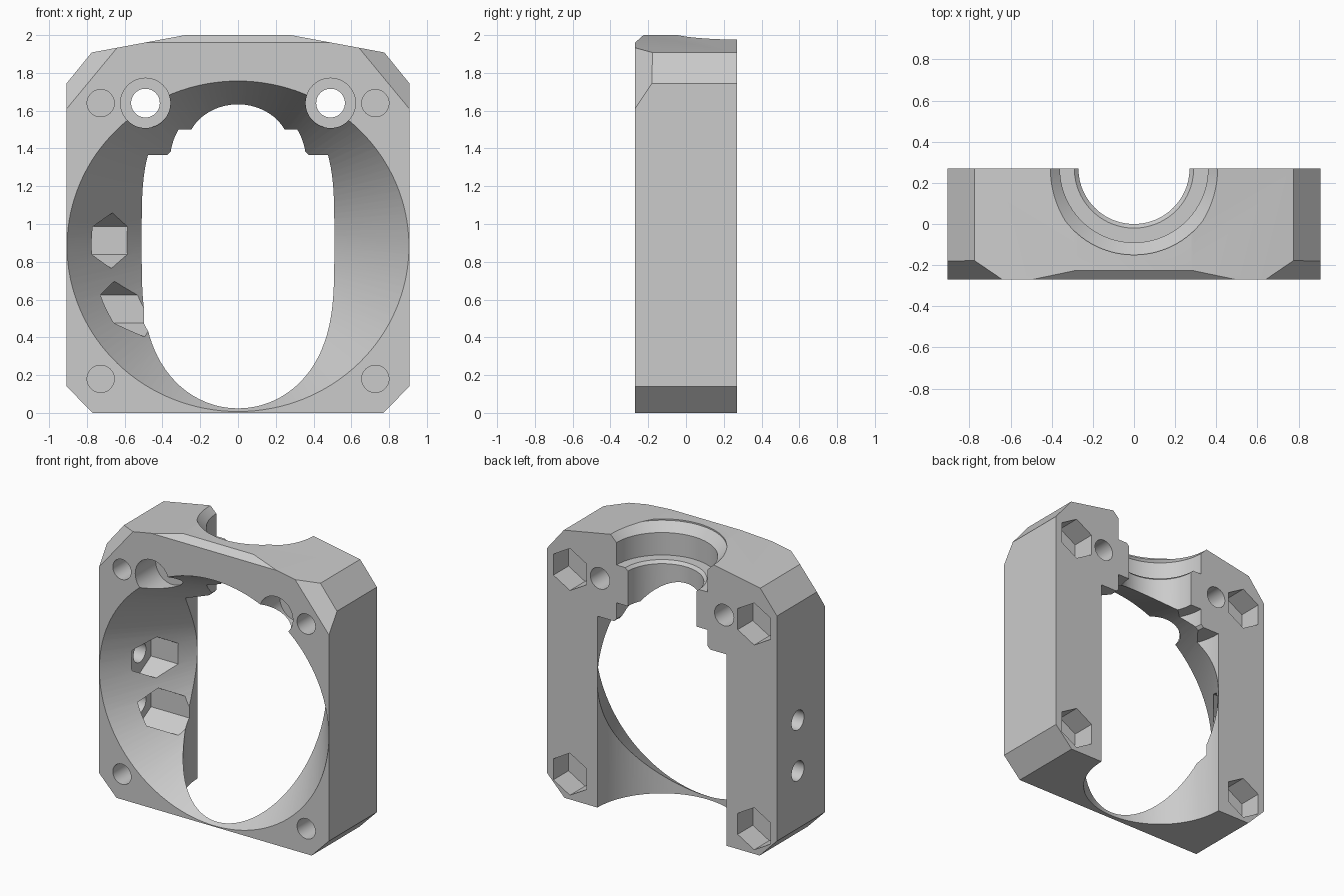
import bpy, bmesh
from math import sin, cos, pi
from mathutils import Matrix, Vector

if "Cube" in bpy.data.objects:
    bpy.data.objects.remove(bpy.data.objects["Cube"])

FRONT, BACK = -0.27, 0.27

grey = bpy.data.materials.new("light_grey_plastic")
grey.use_nodes = True
colour = (0.6, 0.6, 0.6, 1)
grey.diffuse_color = colour
grey.node_tree.nodes["Principled BSDF"].inputs["Base Color"].default_value = colour


def finish(name, bm):
    bmesh.ops.recalc_face_normals(bm, faces=bm.faces)
    mesh = bpy.data.meshes.new(name)
    bm.to_mesh(mesh)
    bm.free()
    mesh.materials.append(grey)
    obj = bpy.data.objects.new(name, mesh)
    bpy.context.collection.objects.link(obj)
    return obj


def loft(bm, rings):
    """Closed solid through rings of equal length."""
    rows = [[bm.verts.new(p) for p in ring] for ring in rings]
    n = len(rows[0])
    for a, b in zip(rows, rows[1:]):
        for i in range(n):
            j = (i + 1) % n
            bm.faces.new((a[i], a[j], b[j], b[i]))
    bm.faces.new(rows[0])
    bm.faces.new(rows[-1])


def prism(name, axis, start, end, centre, radius, sides=48):
    """Regular prism along x or y; a corner points straight up."""
    rings = []
    for level in (start, end):
        ring = []
        for i in range(sides):
            a = 2 * pi * i / sides
            u, z = centre[0] + radius * sin(a), centre[1] + radius * cos(a)
            ring.append((u, level, z) if axis == "y" else (level, u, z))
        rings.append(ring)
    bm = bmesh.new()
    loft(bm, rings)
    return finish(name, bm)


# Frame block with chamfered corners and a gently sloped top
half = [(0.77, 0), (0.907, 0.14), (0.907, 1.745), (0.775, 1.908), (0.28, 2)]
outline = half + [(-x, z) for x, z in reversed(half)]
bm = bmesh.new()
loft(bm, [[(x, y, z) for x, z in outline] for y in (FRONT, BACK)])


def slice_off(points):
    """Cut away the front upper material beyond the plane of three points."""
    a, b, c = (Vector(p) for p in points)
    normal = (b - a).cross(c - a)
    if normal.y > 0:
        normal.negate()
    geom = bm.verts[:] + bm.edges[:] + bm.faces[:]
    cut = bmesh.ops.bisect_plane(bm, geom=geom, plane_co=a, plane_no=normal,
                                 clear_outer=True, dist=1e-5)
    edges = [e for e in cut["geom_cut"] if isinstance(e, bmesh.types.BMEdge)]
    bmesh.ops.contextual_create(bm, geom=edges)


# Front bevels on the top edge and the upper corners
slice_off([(-1, FRONT, 1.96), (1, FRONT, 1.96), (0, -0.225, 2)])
for s in (-1, 1):
    slice_off([(s * 0.64, FRONT, 1.933), (s * 0.907, FRONT, 1.61),
               (s * 0.907, -0.18, 1.745)])
frame = finish("fan_mount_frame", bm)

cutters = []

# Tapering air funnel, wide oval at the front
rings = []
for y in (-0.3, 0.3):
    t = (y - FRONT) / (BACK - FRONT)
    rx, rz, cz = 0.905 - 0.395 * t, 0.875 - 0.275 * t, 0.882 + 0.028 * t
    rings.append([(rx * sin(2 * pi * i / 128), y, cz + rz * cos(2 * pi * i / 128))
                  for i in range(128)])
bm = bmesh.new()
loft(bm, rings)
cutters.append(finish("funnel_cutter", bm))

# Upright stepped bore: wide shaft below, grooved collar above
profile = [(0.51, -0.1), (0.51, 1.365), (0.38, 1.365), (0.36, 1.385), (0.36, 1.5),
           (0.27, 1.5), (0.27, 1.75), (0.29, 1.77), (0.36, 1.77), (0.36, 1.93),
           (0.42, 1.99), (0.42, 2.1)]
bm = bmesh.new()
loft(bm, [[(r * cos(2 * pi * i / 96), BACK + r * sin(2 * pi * i / 96), z)
           for i in range(96)] for r, z in profile])
cutters.append(finish("collar_bore_cutter", bm))

for s in (-1, 1):
    # Through holes with a counterbore beside the collar
    cutters.append(prism("clamp_hole_cutter", "y", -0.4, 0.4, (s * 0.49, 1.64), 0.076))
    cutters.append(prism("clamp_head_cutter", "y", -0.4, -0.04, (s * 0.49, 1.64), 0.132))
    # Corner screw holes from the front, hexagonal nut pockets from the back
    for z in (0.18, 1.64):
        cutters.append(prism("corner_hole_cutter", "y", -0.4, 0.07, (s * 0.727, z), 0.072))
        cutters.append(prism("corner_nut_cutter", "y", 0.1, 0.4, (s * 0.727, z), 0.15, 6))

# Side screw holes with nut pockets in the funnel wall
for z in (0.55, 0.912):
    cutters.append(prism("side_hole_cutter", "x", -1.1, -0.6, (0.035, z), 0.07))
    cutters.append(prism("side_nut_cutter", "x", -0.8, -0.3, (0.035, z), 0.147, 6))

# Carve everything out of the frame
bpy.ops.object.select_all(action="DESELECT")
bpy.context.view_layer.objects.active = frame
frame.select_set(True)
for cutter in cutters:
    cutter.hide_render = True
    mod = frame.modifiers.new(cutter.name, "BOOLEAN")
    mod.operation = "DIFFERENCE"
    mod.solver = "EXACT"
    mod.object = cutter
    bpy.ops.object.modifier_apply(modifier=mod.name)
for cutter in cutters:
    bpy.data.objects.remove(cutter)

bpy.ops.object.shade_smooth_by_angle(angle=0.5)
